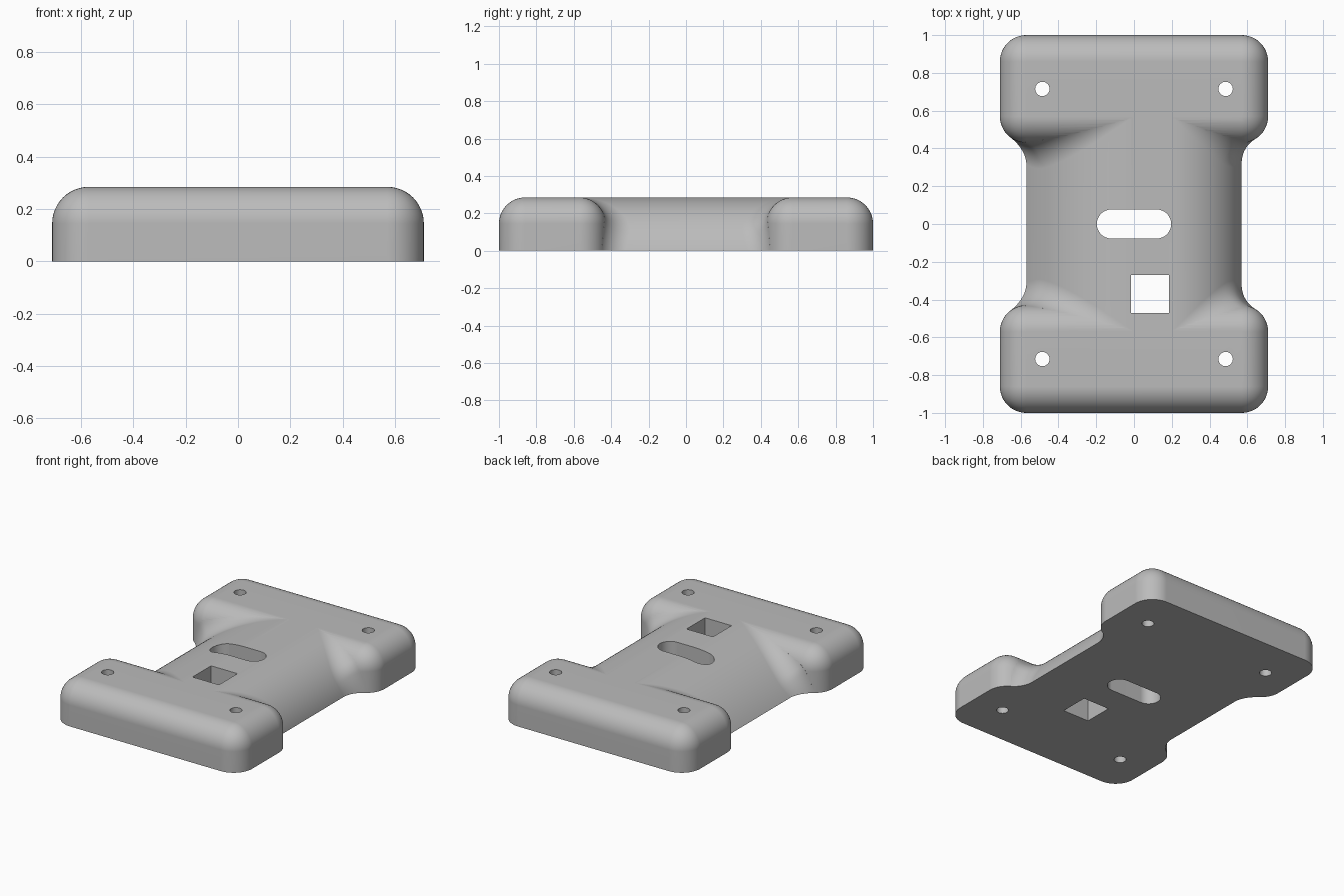
import bpy, bmesh
from math import sin, cos, radians, sqrt
from mathutils import Vector, Matrix

R = 0.14          # edge rounding and fillet radius
TOP = 0.285       # overall height
CORE_X, CORE_Y, CORE_Z = 0.57, 0.57, TOP - R

default = bpy.data.objects.get("Cube")
if default:
    bpy.data.objects.remove(default, do_unlink=True)

grey = bpy.data.materials.new("plain_grey")
grey.use_nodes = True
colour = (0.5, 0.5, 0.5, 1)
grey.diffuse_color = colour
grey.node_tree.nodes["Principled BSDF"].inputs["Base Color"].default_value = colour


def add_object(name, bm):
    bmesh.ops.recalc_face_normals(bm, faces=bm.faces)
    mesh = bpy.data.meshes.new(name)
    bm.to_mesh(mesh)
    bm.free()
    mesh.materials.append(grey)
    ob = bpy.data.objects.new(name, mesh)
    bpy.context.collection.objects.link(ob)
    return ob


def box(name, low, high, rounding=0):
    low, high = Vector(low), Vector(high)
    bm = bmesh.new()
    bmesh.ops.create_cube(bm, size=1, matrix=Matrix.Translation((low + high) / 2)
                          @ Matrix.Diagonal((high - low).to_4d()))
    if rounding:
        bmesh.ops.bevel(bm, geom=bm.edges[:], offset=rounding, segments=12,
                        profile=0.5, affect='EDGES')
    return add_object(name, bm)


def prism(name, outline):
    bm = bmesh.new()
    face = bm.faces.new([bm.verts.new((x, y, -0.1)) for x, y in outline])
    made = bmesh.ops.extrude_face_region(bm, geom=[face])["geom"]
    for v in made:
        if isinstance(v, bmesh.types.BMVert):
            v.co.z = 0.5
    return add_object(name, bm)


def arc(cx, cy, r, start, end, steps):
    return [(cx + r * cos(radians(start + (end - start) * i / steps)),
             cy + r * sin(radians(start + (end - start) * i / steps)))
            for i in range(steps + 1)]


# Arched middle, with a rolling fillet that runs into each end block
def web_line(cx, cz, radius, degrees):
    normal = Vector((cos(radians(degrees)), 0, sin(radians(degrees))))
    foot = Vector((cx, 0, cz)) + normal * radius
    ball = foot + normal * R
    core = Vector((max(-CORE_X, min(CORE_X, ball.x)), CORE_Y, min(ball.z, CORE_Z)))
    gap = (ball.x - core.x) ** 2 + (ball.z - core.z) ** 2
    ball.y = CORE_Y - sqrt(max(0, 4 * R * R - gap))
    toward = (core - ball).normalized()
    half = [ball + (-normal).lerp(toward, i / 12).normalized() * R for i in range(13)]
    half.append(core + Vector((0, 0.03, 0)))
    mirrored = [Vector((p.x, -p.y, p.z)) for p in reversed(half)]
    return mirrored + half


def build_web():
    wide, tight = 0.7125, 0.383
    lines = [web_line(0, TOP - wide, wide, 155 - 65 * i / 40) for i in range(41)]
    lines += [web_line(0.2, TOP - tight, tight, 90 - 90 * i / 40) for i in range(41)]
    bm = bmesh.new()
    grid = [[bm.verts.new(p - Vector((0, 0, 0.0003))) for p in line] for line in lines]
    for a, b in zip(grid, grid[1:]):
        for i in range(len(a) - 1):
            bm.faces.new((a[i], a[i + 1], b[i + 1], b[i]))
    bm.faces.new([line[0] for line in grid])
    bm.faces.new([line[-1] for line in reversed(grid)])
    bm.faces.new(grid[0] + grid[-1][::-1])
    bmesh.ops.remove_doubles(bm, verts=bm.verts, dist=0.00002)
    return add_object("bracket_body", bm)


body = build_web()


def combine(tool, operation):
    mod = body.modifiers.new(operation.lower(), 'BOOLEAN')
    mod.operation, mod.solver, mod.object = operation, 'EXACT', tool
    tool.hide_render = True
    bpy.ops.object.modifier_apply(modifier=mod.name)
    bpy.data.objects.remove(tool, do_unlink=True)


bpy.ops.object.select_all(action='DESELECT')
bpy.context.view_layer.objects.active = body
body.select_set(True)

# Rounded end blocks
for side in (-1, 1):
    ys = sorted((side * (CORE_Y - R), side))
    combine(box("end_block", (-0.71, ys[0], -0.3), (0.71, ys[1], TOP), R), 'UNION')

# Flat underside
combine(box("floor_cutter", (-2, -2, -1), (2, 2, 0)), 'DIFFERENCE')

# Screw holes, slot and square opening
for x in (-0.485, 0.485):
    for y in (-0.715, 0.715):
        combine(prism("screw_hole", arc(x, y, 0.038, 0, 360, 32)[:-1]), 'DIFFERENCE')
slot = arc(0.12, 0, 0.077, -90, 90, 16) + arc(-0.12, 0, 0.077, 90, 270, 16)
combine(prism("slot", slot), 'DIFFERENCE')
combine(box("square_opening", (-0.015, -0.47, -0.1), (0.185, -0.27, 0.5)), 'DIFFERENCE')

# Smooth shading with crisp hole rims
bpy.ops.object.shade_smooth_by_angle(angle=radians(35))
normals = body.modifiers.new("even_shading", 'WEIGHTED_NORMAL')
normals.keep_sharp = True
